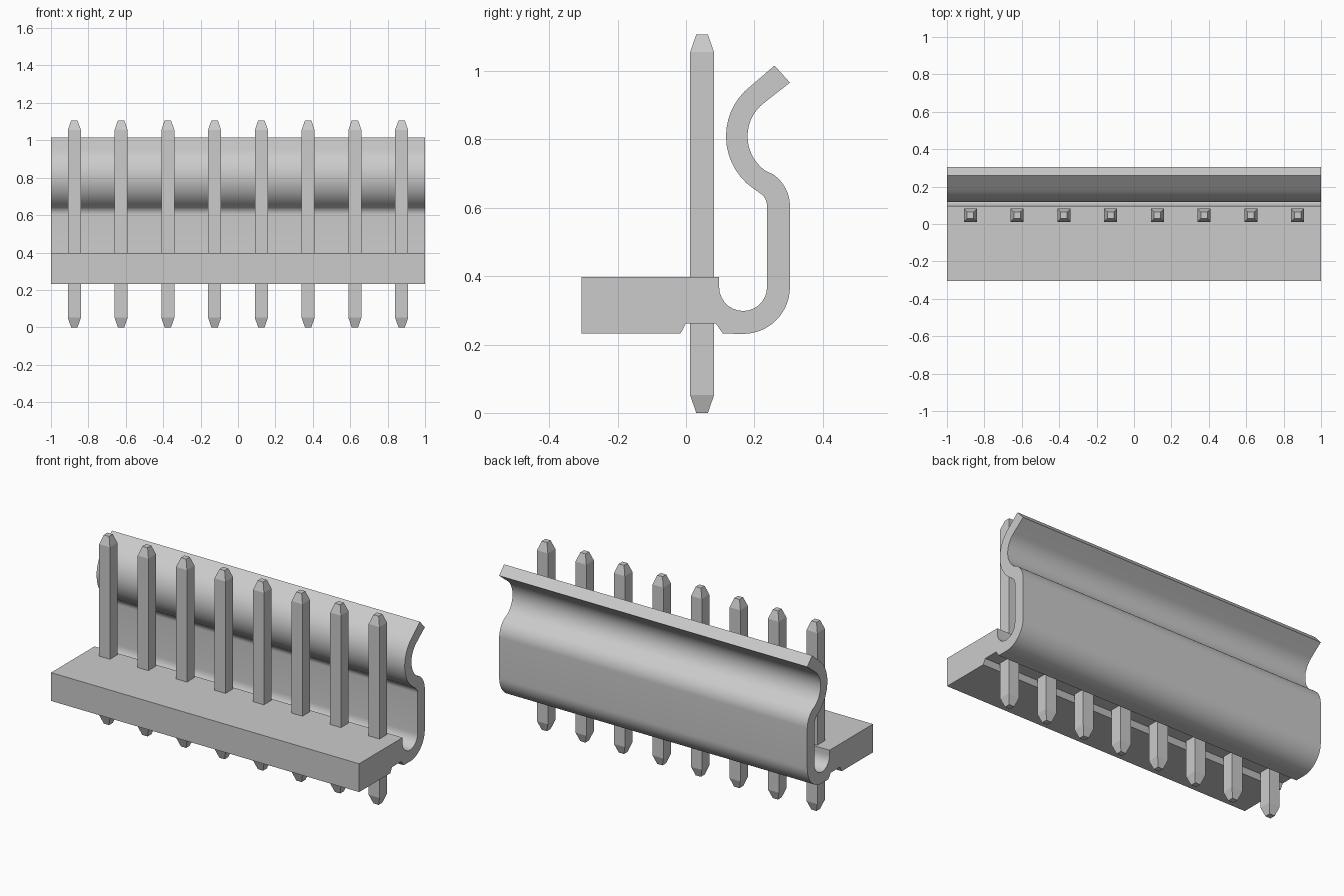
import bpy
import bmesh
import math

cube = bpy.data.objects.get("Cube")
if cube:
    bpy.data.objects.remove(cube, do_unlink=True)

GREY = (0.6, 0.6, 0.6, 1.0)
grey = bpy.data.materials.new("light_grey")
grey.use_nodes = True
grey.diffuse_color = GREY
grey.node_tree.nodes["Principled BSDF"].inputs["Base Color"].default_value = GREY


def add_object(name, bm):
    bmesh.ops.recalc_face_normals(bm, faces=bm.faces)
    mesh = bpy.data.meshes.new(name)
    bm.to_mesh(mesh)
    bm.free()
    mesh.materials.append(grey)
    obj = bpy.data.objects.new(name, mesh)
    bpy.context.collection.objects.link(obj)
    return obj


def arc(cy, cz, r, start, end, steps=14):
    """Points on an arc in the side plane, angles in degrees."""
    angles = [math.radians(start + (end - start) * i / steps) for i in range(steps + 1)]
    return [(cy + r * math.cos(a), cz + r * math.sin(a)) for a in angles]


# Side profile (y, z): base block, hooked spring wall and underside groove
profile = [(-0.305, 0.232), (-0.305, 0.398), (0.097, 0.398)]
profile += arc(0.167, 0.368, 0.070, 180, 360)      # inside of the hook
profile += arc(0.190, 0.604, 0.047, 0, 55)         # inside of the lower bend
profile += arc(0.303, 0.809, 0.186, 235, 127)      # front of the bulge
profile += [(0.259, 1.016), (0.304, 0.966)]        # flared lip
profile += arc(0.303, 0.809, 0.123, 127, 235)      # back of the bulge
profile += arc(0.190, 0.604, 0.114, 55, 0)         # outside of the lower bend
profile += arc(0.167, 0.368, 0.137, 0, -90)        # outside of the hook
profile += [(0.108, 0.232), (0.087, 0.262), (0.0, 0.262), (-0.016, 0.232)]

bm = bmesh.new()
end_face = bm.faces.new([bm.verts.new((-1.0, y, z)) for y, z in profile])
swept = bmesh.ops.extrude_face_region(bm, geom=[end_face], use_keep_orig=True)
moved = [v for v in swept["geom"] if isinstance(v, bmesh.types.BMVert)]
bmesh.ops.translate(bm, verts=moved, vec=(2.0, 0, 0))
housing = add_object("housing", bm)

bpy.ops.object.select_all(action="DESELECT")
housing.select_set(True)
bpy.context.view_layer.objects.active = housing
bpy.ops.object.shade_smooth_by_angle(angle=math.radians(30))


def add_pin(name, x, y=0.047):
    """Square pin with tapered ends, lofted through four square sections."""
    bm = bmesh.new()
    rings = []
    for z, h in ((0.0, 0.017), (0.052, 0.035), (1.055, 0.035), (1.107, 0.017)):
        rings.append([bm.verts.new((x + sx * h, y + sy * h, z))
                      for sx, sy in ((-1, -1), (1, -1), (1, 1), (-1, 1))])
    for low, high in zip(rings, rings[1:]):
        for i in range(4):
            j = (i + 1) % 4
            bm.faces.new((low[i], low[j], high[j], high[i]))
    bm.faces.new(rings[0][::-1])
    bm.faces.new(rings[-1])
    return add_object(name, bm)


# Row of eight contact pins
for n in range(8):
    add_pin(f"pin_{n + 1}", -0.875 + 0.25 * n)
